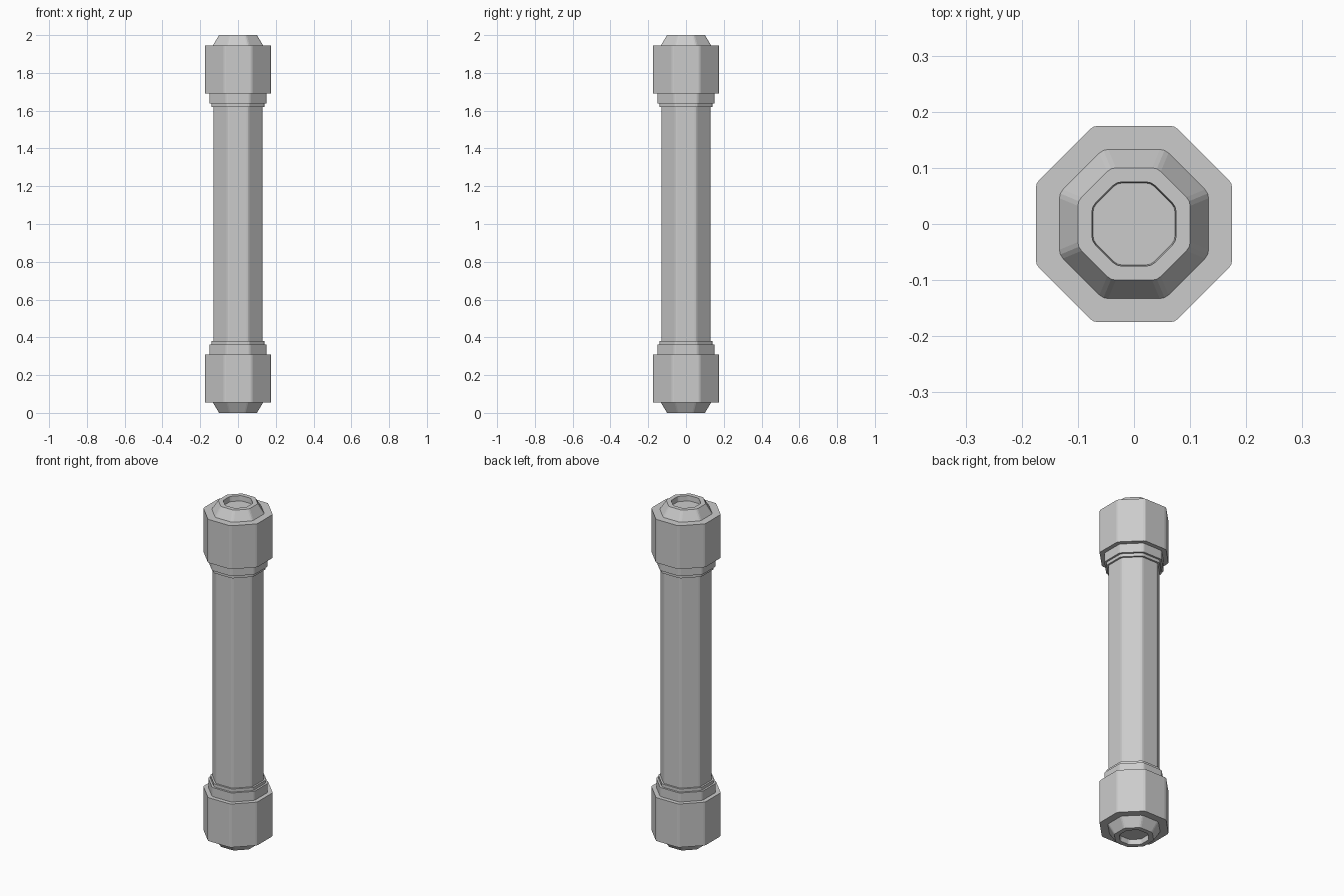
import bpy, bmesh
from math import cos, sin, tan, radians

if "Cube" in bpy.data.objects:
    bpy.data.objects.remove(bpy.data.objects["Cube"])


def octagon(apothem, z, fillet=0.022, steps=2):
    """Octagon ring with slightly rounded corners; apothem = centre to flat."""
    r = min(fillet, apothem * 0.5)
    d = (apothem - r) / cos(radians(22.5))
    pts = []
    for k in range(8):
        corner = 22.5 + 45 * k
        cx, cy = d * cos(radians(corner)), d * sin(radians(corner))
        for i in range(steps + 1):
            a = radians(corner - 22.5 + 45 * i / steps)
            pts.append((cx + r * cos(a), cy + r * sin(a), z))
    return pts


def loft(name, profile):
    """Skin octagon rings given as (apothem, z) and close both ends."""
    bm = bmesh.new()
    rings = [[bm.verts.new(p) for p in octagon(a, z)] for a, z in profile]
    n = len(rings[0])
    for lo, hi in zip(rings, rings[1:]):
        for i in range(n):
            j = (i + 1) % n
            bm.faces.new((lo[i], lo[j], hi[j], hi[i]))
    bm.faces.new(rings[0])
    bm.faces.new(rings[-1])
    bmesh.ops.recalc_face_normals(bm, faces=bm.faces)
    mesh = bpy.data.meshes.new(name)
    bm.to_mesh(mesh)
    bm.free()
    obj = bpy.data.objects.new(name, mesh)
    bpy.context.collection.objects.link(obj)
    return obj


# Long handle shaft
loft("shaft", [(0.13, 0.30), (0.13, 1.70)])

# End cap: recess floor, rim, tapered nose, wide block, two stepped collars
cap = [(0.073, 0.03), (0.075, 0.0), (0.10, 0.0), (0.133, 0.055),
       (0.175, 0.055), (0.175, 0.31), (0.151, 0.31), (0.151, 0.363),
       (0.14, 0.363), (0.14, 0.381), (0.12, 0.381)]
loft("bottom_cap", cap)
loft("top_cap", [(a, 2.0 - z) for a, z in cap])
